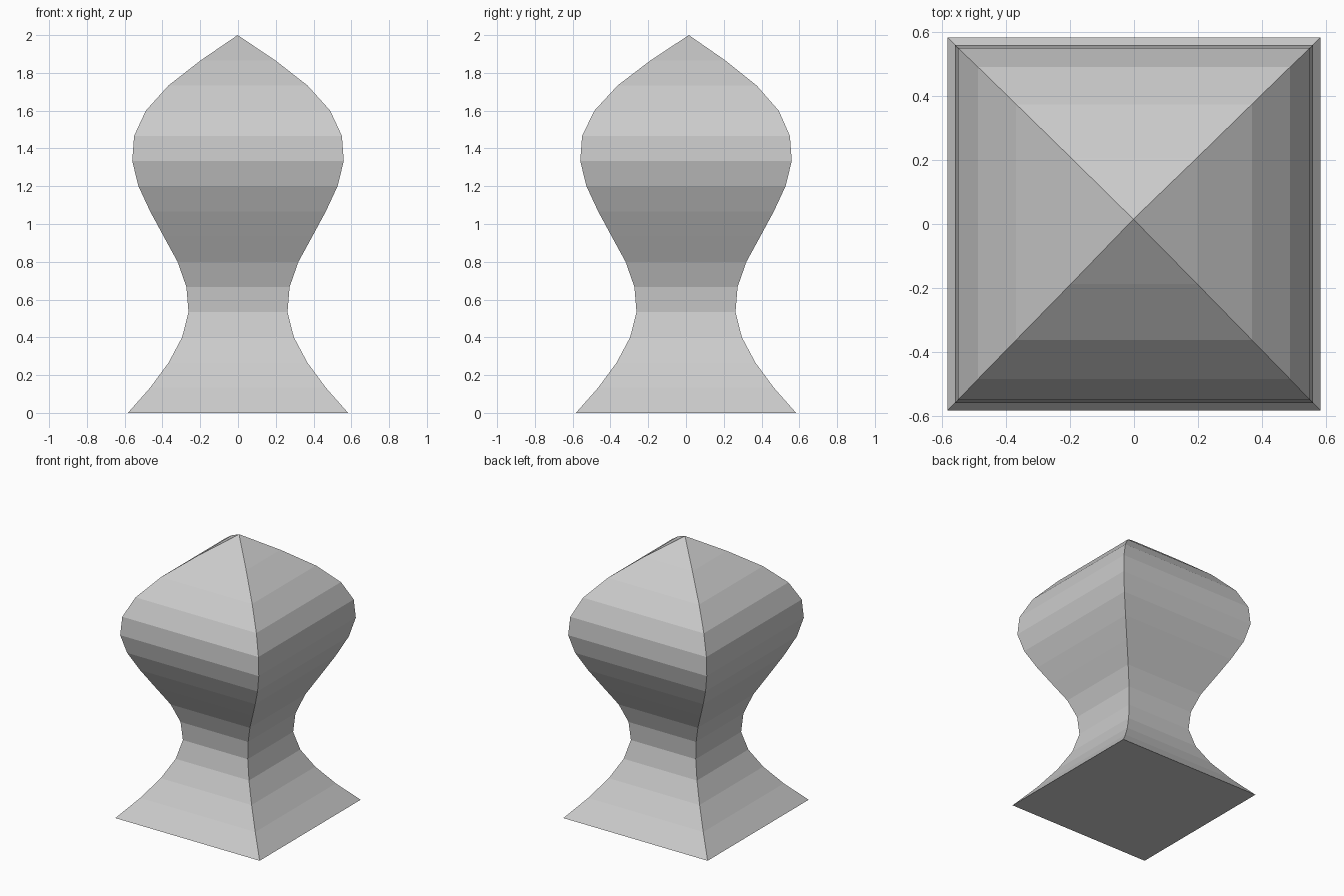
import bpy
import bmesh

cube = bpy.data.objects.get("Cube")
if cube:
    bpy.data.objects.remove(cube)

# Plain grey material
GREY = (0.6, 0.6, 0.6, 1)
grey = bpy.data.materials.new("plain_grey")
grey.use_nodes = True
grey.diffuse_color = GREY
grey.node_tree.nodes["Principled BSDF"].inputs["Base Color"].default_value = GREY

# Half-widths of the square section at evenly spaced heights, below the tip
profile = [.583, .465, .367, .296, .262, .273, .32, .393,
           .465, .527, .56, .55, .488, .368, .197]
step = 2 / len(profile)
# The crown leans slightly backwards
lean = {12: .003, 13: .006, 14: .01}

bm = bmesh.new()
rings = []
for i, r in enumerate(profile):
    dy = lean.get(i, 0)
    rings.append([bm.verts.new((sx * r, sy * r + dy, i * step))
                  for sx, sy in ((-1, -1), (1, -1), (1, 1), (-1, 1))])

# Base, side bands and pointed tip
bm.faces.new(rings[0])
for low, high in zip(rings, rings[1:]):
    for k in range(4):
        n = (k + 1) % 4
        bm.faces.new((low[k], low[n], high[n], high[k]))
tip = bm.verts.new((-.002, .015, 2))
for k in range(4):
    bm.faces.new((rings[-1][k], rings[-1][(k + 1) % 4], tip))
bmesh.ops.recalc_face_normals(bm, faces=bm.faces)

mesh = bpy.data.meshes.new("square_finial")
bm.to_mesh(mesh)
bm.free()
mesh.materials.append(grey)
finial = bpy.data.objects.new("square_finial", mesh)
bpy.context.collection.objects.link(finial)
